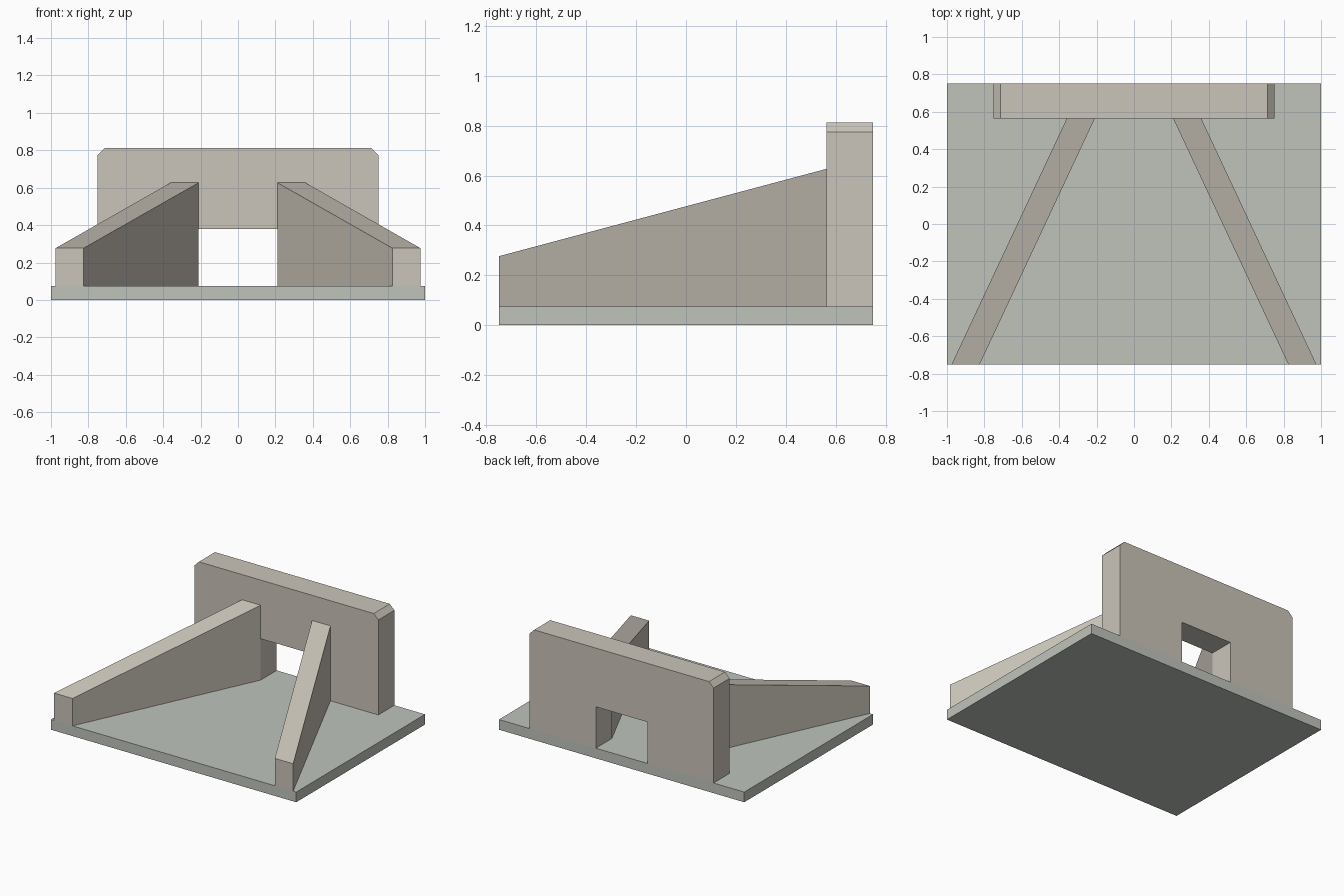
import bpy, bmesh
from mathutils import Vector

if "Cube" in bpy.data.objects:
    bpy.data.objects.remove(bpy.data.objects["Cube"])


def material(name, color):
    m = bpy.data.materials.new(name)
    m.diffuse_color = (*color, 1)
    m.use_nodes = True
    m.node_tree.nodes["Principled BSDF"].inputs["Base Color"].default_value = m.diffuse_color
    return m


def loft(name, start, end, mat):
    """Solid between two matching outlines."""
    bm = bmesh.new()
    a = [bm.verts.new(p) for p in start]
    b = [bm.verts.new(p) for p in end]
    bm.faces.new(a)
    bm.faces.new(b)
    for i in range(len(a)):
        j = (i + 1) % len(a)
        bm.faces.new((a[i], a[j], b[j], b[i]))
    bmesh.ops.recalc_face_normals(bm, faces=bm.faces)
    mesh = bpy.data.meshes.new(name)
    bm.to_mesh(mesh)
    bm.free()
    mesh.materials.append(mat)
    ob = bpy.data.objects.new(name, mesh)
    bpy.context.collection.objects.link(ob)
    return ob


def rect(x0, x1, y, z0, z1):
    return [(x0, y, z0), (x1, y, z0), (x1, y, z1), (x0, y, z1)]


slab_mat = material("slab_concrete", (0.52, 0.55, 0.50))
wall_mat = material("wall_concrete", (0.60, 0.56, 0.49))

BASE_TOP, FRONT, BACK, WALL_FRONT = 0.075, -0.75, 0.75, 0.563

# Floor slab
loft("base_slab", rect(-1, 1, FRONT, 0, BASE_TOP), rect(-1, 1, BACK, 0, BASE_TOP), slab_mat)

# Head wall: clipped top corners and a square opening at the bottom
half = [(0.21, 0.38), (0.21, BASE_TOP), (0.75, BASE_TOP), (0.75, 0.775), (0.713, 0.8125)]
profile = half + [(-x, z) for x, z in reversed(half)]
loft("head_wall", [(x, WALL_FRONT, z) for x, z in profile],
     [(x, BACK, z) for x, z in profile], wall_mat)

# Splayed wing walls with sloping tops
for side, s in (("left", -1), ("right", 1)):
    loft(side + "_wing_wall",
         rect(s * 0.825, s * 0.975, FRONT, BASE_TOP, 0.277),
         rect(s * 0.21, s * 0.36, WALL_FRONT, BASE_TOP, 0.627), wall_mat)
